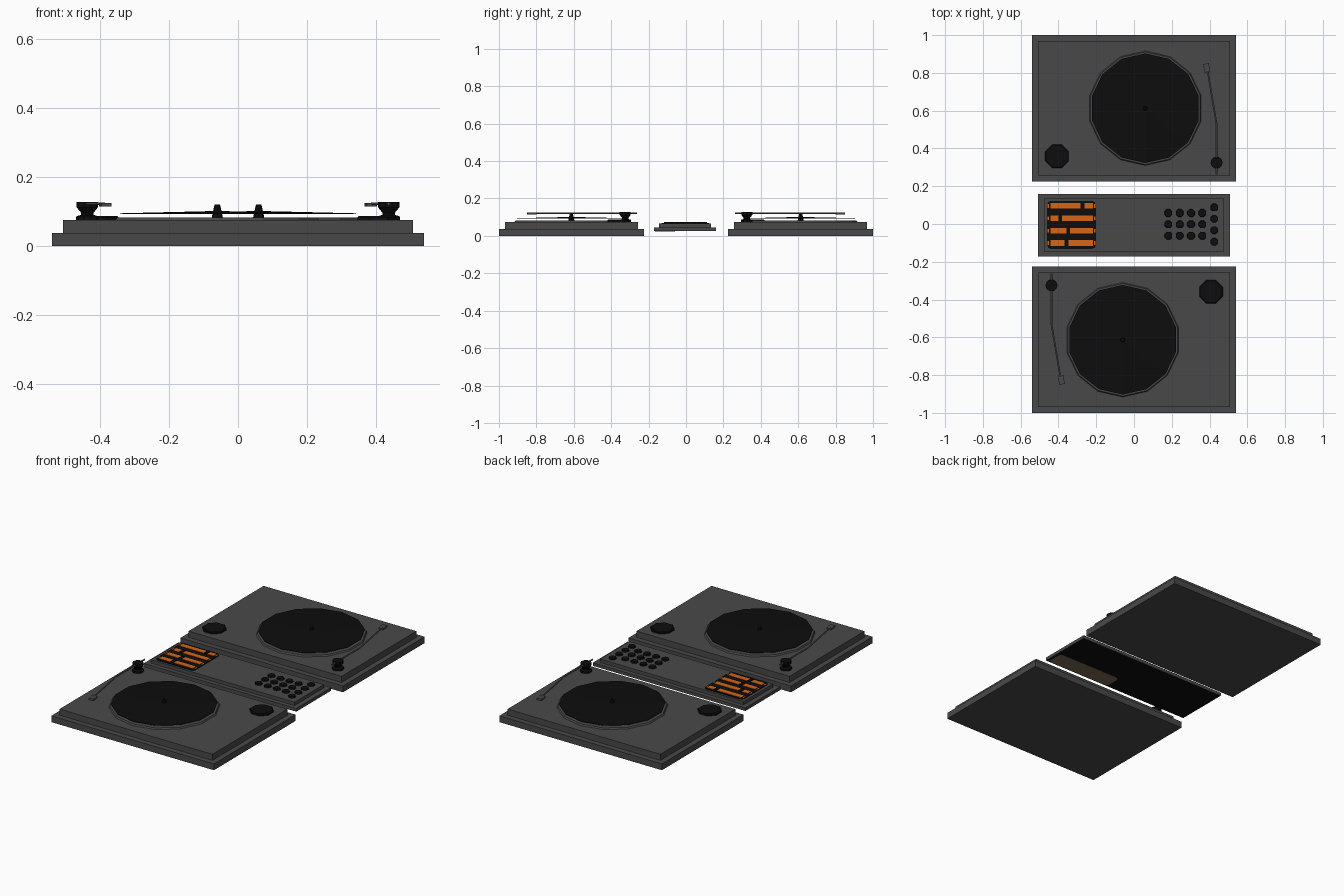
import bpy, bmesh, math
from mathutils import Matrix, Vector

if "Cube" in bpy.data.objects:
    bpy.data.objects.remove(bpy.data.objects["Cube"])


def material(name, rgb):
    m = bpy.data.materials.new(name)
    m.diffuse_color = (*rgb, 1)
    m.use_nodes = True
    m.node_tree.nodes["Principled BSDF"].inputs["Base Color"].default_value = m.diffuse_color
    return m


GREY = material("charcoal_grey", (0.066, 0.066, 0.066))
BLACK = material("black", (0.004, 0.004, 0.004))
METAL = material("arm_grey", (0.12, 0.12, 0.12))
ORANGE = material("orange", (0.68, 0.13, 0.008))
BROWN = material("board_brown", (0.2, 0.14, 0.09))


def finish(name, bm, mat):
    bmesh.ops.recalc_face_normals(bm, faces=bm.faces)
    me = bpy.data.meshes.new(name)
    bm.to_mesh(me)
    bm.free()
    me.materials.append(mat)
    ob = bpy.data.objects.new(name, me)
    bpy.context.collection.objects.link(ob)
    return ob


def box(name, x0, x1, y0, y1, z0, z1, mat, chamfer=0):
    bm = bmesh.new()
    bmesh.ops.create_cube(bm, size=1)
    for v in bm.verts:
        v.co = ((x0 + x1) / 2 + v.co.x * (x1 - x0),
                (y0 + y1) / 2 + v.co.y * (y1 - y0),
                (z0 + z1) / 2 + v.co.z * (z1 - z0))
    if chamfer:
        up = [e for e in bm.edges
              if abs(e.verts[0].co.z - e.verts[1].co.z) > 1e-5]
        bmesh.ops.bevel(bm, geom=up, offset=chamfer, segments=2,
                        profile=0.5, affect='EDGES')
    return finish(name, bm, mat)


def lathe(name, x, y, profile, sides, mat, start=0.0):
    """Stack of polygon rings from (radius, z) pairs, capped both ends."""
    bm = bmesh.new()
    rings = []
    for r, z in profile:
        rings.append([bm.verts.new((x + r * math.cos(start + math.tau * i / sides),
                                    y + r * math.sin(start + math.tau * i / sides), z))
                      for i in range(sides)])
    for a, b in zip(rings, rings[1:]):
        for i in range(sides):
            j = (i + 1) % sides
            bm.faces.new((a[i], a[j], b[j], b[i]))
    bm.faces.new(rings[0])
    bm.faces.new(rings[-1])
    return finish(name, bm, mat)


def tube(name, pts, r, mat, sides=6):
    bm = bmesh.new()
    rings = []
    for p in pts:
        rings.append([bm.verts.new((p[0] + r * math.cos(math.tau * i / sides), p[1],
                                    p[2] + r * math.sin(math.tau * i / sides)))
                      for i in range(sides)])
    for a, b in zip(rings, rings[1:]):
        for i in range(sides):
            j = (i + 1) % sides
            bm.faces.new((a[i], a[j], b[j], b[i]))
    bm.faces.new(rings[0])
    bm.faces.new(rings[-1])
    return finish(name, bm, mat)


# ---- Back turntable ----
PX, PY = 0.06, 0.613      # platter centre
AX, AY = 0.437, 0.325     # arm pivot
deck = [
    box("deck_base", -0.54, 0.54, 0.225, 1.0, 0, 0.038, GREY),
    box("deck_top", -0.508, 0.508, 0.257, 0.968, 0.038, 0.075, GREY),
    lathe("platter", PX, PY, [(0.303, 0.075), (0.298, 0.083)], 14, GREY, math.pi / 2),
    lathe("record", PX, PY, [(0.29, 0.0925), (0.29, 0.0945), (0.015, 0.101)],
          14, BLACK, math.pi / 2),
    lathe("spindle", PX, PY, [(0.016, 0.083), (0.008, 0.12)], 8, BLACK),
    lathe("start_dial", -0.408, 0.358, [(0.067, 0.075), (0.067, 0.083), (0.062, 0.087)],
          8, BLACK, math.pi / 8),
    lathe("arm_pivot", AX, AY, [(0.032, 0.075), (0.032, 0.086), (0.018, 0.09),
                                (0.018, 0.096), (0.031, 0.112), (0.031, 0.128)],
          10, BLACK),
    tube("tone_arm", [(AX, 0.262, 0.122), (AX, 0.53, 0.122), (0.389, 0.815, 0.122)],
         0.0045, METAL),
]
head = box("arm_head", -0.015, 0.015, -0.024, 0.024, 0.114, 0.125, GREY)
head.data.transform(Matrix.Translation((0.385, 0.825, 0)) @ Matrix.Rotation(0.16, 4, 'Z'))
deck.append(head)

# ---- Front turntable: same parts turned half way round ----
for ob in deck:
    twin = ob.copy()
    twin.name = "front_" + ob.name
    twin.matrix_world = Matrix.Rotation(math.pi, 4, 'Z')
    bpy.context.collection.objects.link(twin)

# ---- Mixer between the decks ----
box("mixer_base", -0.507, 0.507, -0.171, 0.16, 0.026, 0.045, GREY)
box("mixer_top", -0.477, 0.477, -0.145, 0.134, 0.045, 0.065, GREY)
box("mixer_underside", -0.505, 0.505, -0.169, 0.158, 0.025, 0.027, BLACK)
box("mixer_board", 0.06, 0.49, -0.165, -0.06, 0.024, 0.026, BROWN, 0.02)

# slider panel with orange strips and black slider caps
box("slider_panel", -0.46, -0.202, -0.132, 0.122, 0.065, 0.069, BLACK, 0.02)
for y, sx in ((0.096, -0.272), (0.03, -0.39), (-0.036, -0.348), (-0.101, -0.358)):
    box("slider_strip", -0.443, -0.218, y - 0.015, y + 0.015, 0.069, 0.071, ORANGE)
    box("slider_cap", sx - 0.01, sx + 0.01, y - 0.017, y + 0.017, 0.069, 0.074, BLACK)
    for x in (-0.453, -0.209):
        box("slider_light", x - 0.004, x + 0.004, y - 0.01, y + 0.01, 0.069, 0.0705, ORANGE)

# knobs: three rows of four, then a column of four
spots = [(0.182 + 0.06 * i, 0.06 * j - 0.002) for i in range(4) for j in (-1, 0, 1)]
spots += [(0.425, y) for y in (0.088, 0.028, -0.033, -0.094)]
for x, y in spots:
    lathe("knob", x, y, [(0.022, 0.065), (0.02, 0.074)], 8, BLACK, math.pi / 8)
